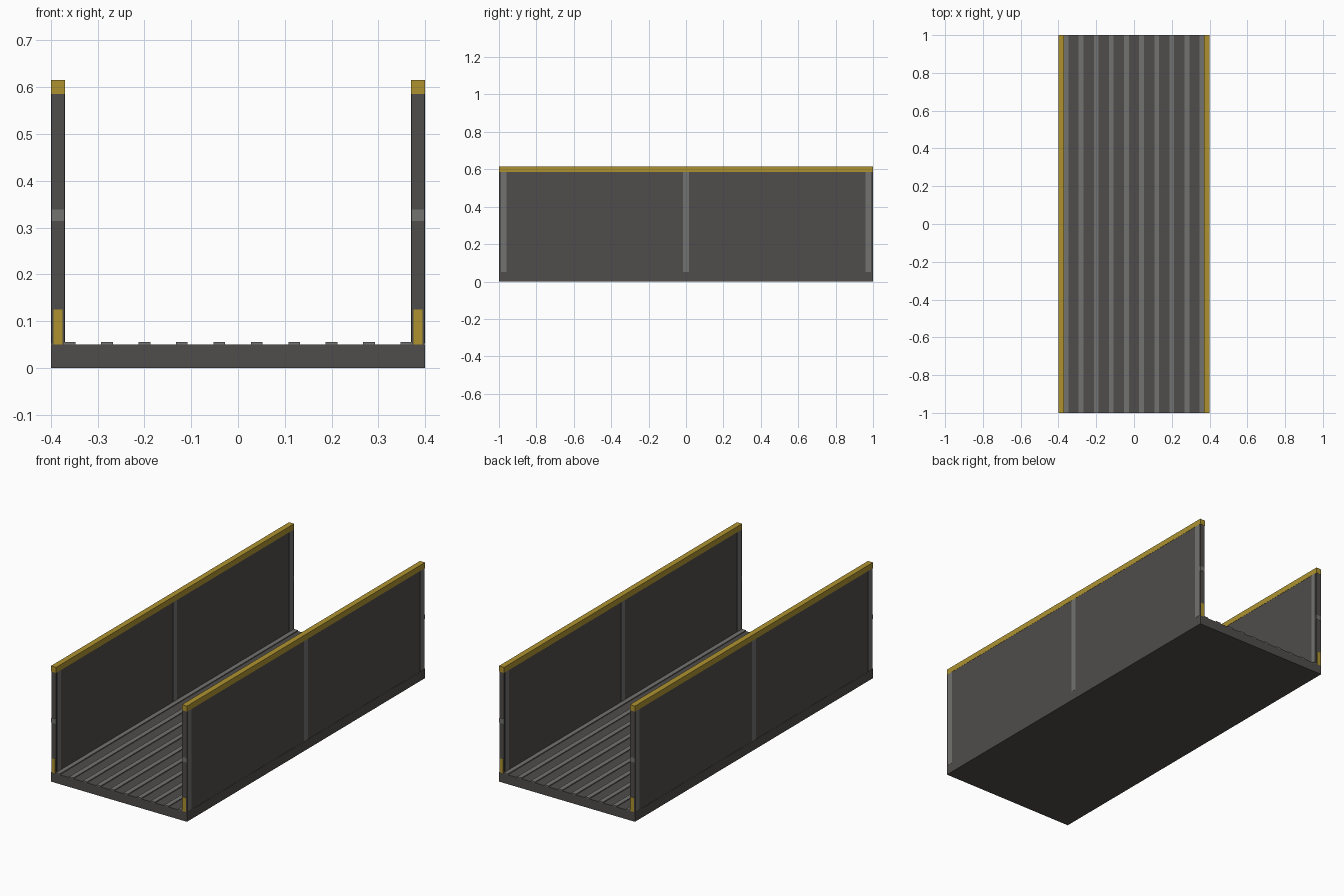
import bpy, bmesh
from mathutils import Vector

if "Cube" in bpy.data.objects:
    bpy.data.objects.remove(bpy.data.objects["Cube"])


def material(name, rgb):
    m = bpy.data.materials.new(name)
    m.diffuse_color = (*rgb, 1)
    m.use_nodes = True
    m.node_tree.nodes["Principled BSDF"].inputs["Base Color"].default_value = m.diffuse_color
    return m


DARK = material("dark_metal", (0.08, 0.075, 0.07))
STEEL = material("worn_steel", (0.17, 0.17, 0.165))
YELLOW = material("safety_yellow", (0.42, 0.29, 0.03))


def boxes(name, mat, spans):
    """One object made from boxes given as (x0, x1, y0, y1, z0, z1)."""
    bm = bmesh.new()
    for x0, x1, y0, y1, z0, z1 in spans:
        lo, size = Vector((x0, y0, z0)), Vector((x1 - x0, y1 - y0, z1 - z0))
        for v in bmesh.ops.create_cube(bm, size=1)["verts"]:
            v.co = lo + (v.co + Vector((0.5, 0.5, 0.5))) * size
    me = bpy.data.meshes.new(name)
    bm.to_mesh(me)
    bm.free()
    me.materials.append(mat)
    ob = bpy.data.objects.new(name, me)
    bpy.context.collection.objects.link(ob)
    return ob


def mirrored(name, mat, spans):
    """Same part on both sides of the walkway."""
    ob = boxes(name, mat, spans)
    ob.modifiers.new("mirror", 'MIRROR').use_axis = (True, False, False)
    return ob


# Deck slab with lengthwise grip ribs
boxes("deck", DARK, [(-0.4, 0.4, -1, 1, 0, 0.05)])
boxes("grip_ribs", STEEL,
      [(x - 0.0125, x + 0.0125, -1, 1, 0.05, 0.055)
       for x in (-0.36 + 0.08 * i for i in range(10))])

# Side walls and yellow top rails
mirrored("side_wall", DARK, [(0.371, 0.399, -0.999, 0.999, 0.05, 0.585)])
mirrored("top_rail", YELLOW, [(0.37, 0.4, -1, 1, 0.585, 0.615)])

# Upright posts, just proud of both wall faces
mirrored("wall_posts", STEEL,
         [(0.37, 0.4, y - 0.015, y + 0.015, 0.052, 0.585)
          for y in (-0.975, 0, 0.975)])

# Mid rail ends and yellow corner markers on the wall ends
ends = [(-1, -0.98), (0.98, 1)]
mirrored("mid_rail_ends", STEEL,
         [(0.371, 0.399, a, b, 0.314, 0.339) for a, b in ends])
mirrored("corner_markers", YELLOW,
         [(0.375, 0.395, a, b, 0.05, 0.125) for a, b in ends])
